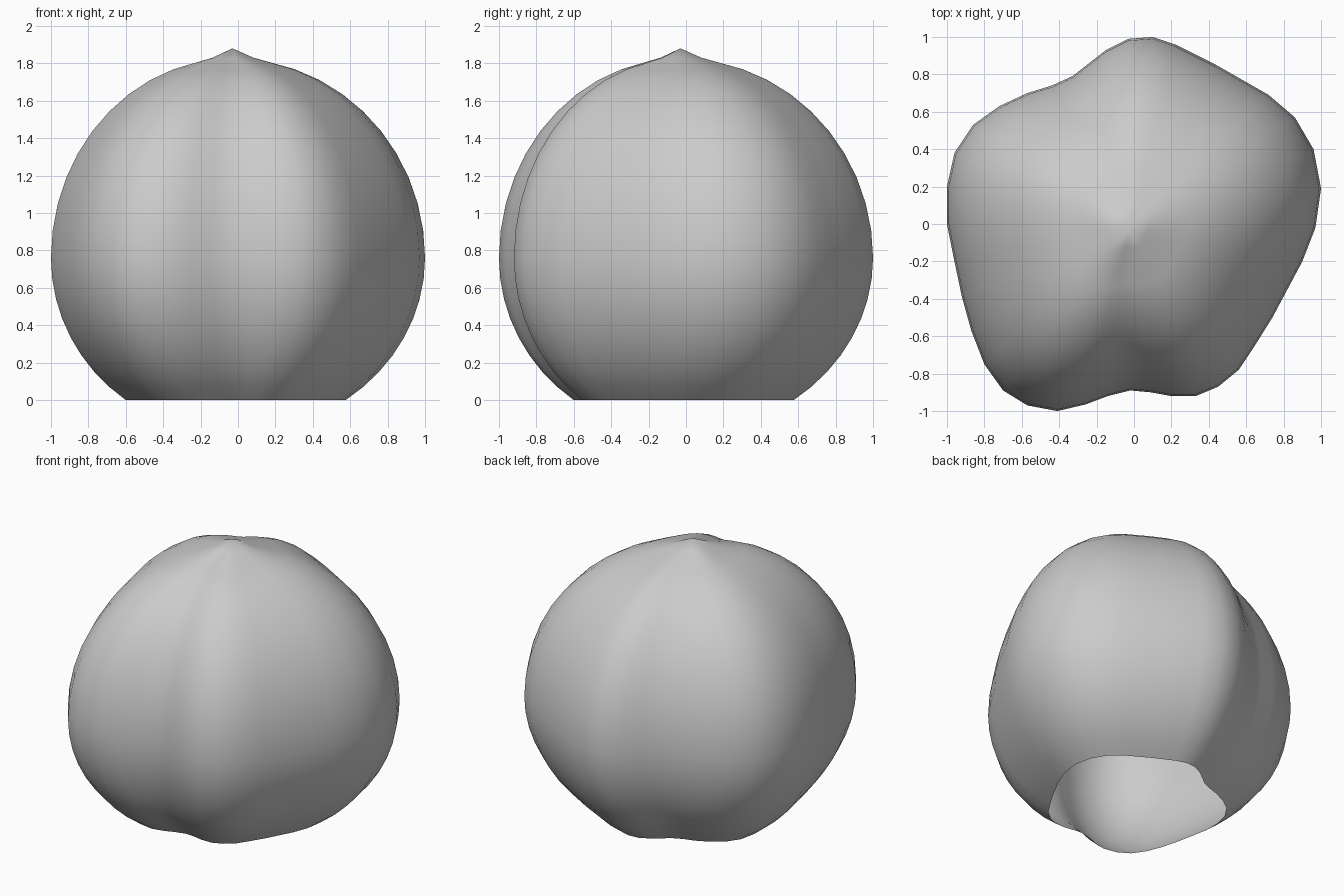
import bpy, bmesh, math
from mathutils import Vector

if "Cube" in bpy.data.objects:
    bpy.data.objects.remove(bpy.data.objects["Cube"])

# Lobed outline at the widest height, seen from above (x, y)
OUTLINE = [
    (0.10, 1.00), (0.22, 0.96), (0.44, 0.85), (0.58, 0.77), (0.72, 0.69),
    (0.86, 0.57), (0.96, 0.40), (1.00, 0.19), (0.97, -0.02), (0.90, -0.20),
    (0.82, -0.35), (0.74, -0.50), (0.64, -0.66), (0.56, -0.78), (0.45, -0.87),
    (0.33, -0.92), (0.20, -0.92), (0.09, -0.90), (-0.02, -0.89), (-0.14, -0.92),
    (-0.26, -0.965), (-0.41, -1.00), (-0.57, -0.97), (-0.70, -0.89),
    (-0.80, -0.75), (-0.87, -0.57), (-0.92, -0.39), (-0.96, -0.20), (-1.00, 0.0),
    (-1.00, 0.20), (-0.96, 0.38), (-0.86, 0.53), (-0.72, 0.63), (-0.57, 0.70),
    (-0.44, 0.74), (-0.33, 0.79), (-0.24, 0.86), (-0.15, 0.93), (-0.03, 0.99)]
AXIS = Vector((-0.03, -0.03))
WIDEST, LOWER, UPPER = 0.76, 0.94, 1.066

# Side profile: (scale, height), egg-like with a small pointed tip
profile = []
start = -math.asin(WIDEST / LOWER)
for i in range(9):
    a = start * (1 - i / 8)
    profile.append((math.cos(a), max(0.0, WIDEST + LOWER * math.sin(a))))
for i in range(1, 10):
    a = math.acos(0.325) * i / 9
    profile.append((math.cos(a), WIDEST + UPPER * math.sin(a)))
profile.append((0.11, 1.83))

# Body shell, open at the bottom
bm = bmesh.new()
rings = []
for s, z in profile:
    ring = []
    for p in OUTLINE:
        q = AXIS + (Vector(p) - AXIS) * s
        ring.append(bm.verts.new((q.x, q.y, z)))
    rings.append(ring)
n = len(OUTLINE)
for low, high in zip(rings, rings[1:]):
    for i in range(n):
        j = (i + 1) % n
        bm.faces.new((low[j], low[i], high[i], high[j]))
tip = bm.verts.new((AXIS.x, AXIS.y, 1.88))
for i in range(n):
    bm.faces.new((rings[-1][(i + 1) % n], rings[-1][i], tip))
for f in bm.faces:
    f.smooth = True

mesh = bpy.data.meshes.new("lobed_shell")
bm.to_mesh(mesh)
bm.free()
shell = bpy.data.objects.new("lobed_shell", mesh)
bpy.context.collection.objects.link(shell)

# Plain grey
grey = bpy.data.materials.new("light grey")
grey.diffuse_color = (0.6, 0.6, 0.6, 1)
grey.use_nodes = True
grey.node_tree.nodes["Principled BSDF"].inputs["Base Color"].default_value = grey.diffuse_color
mesh.materials.append(grey)
